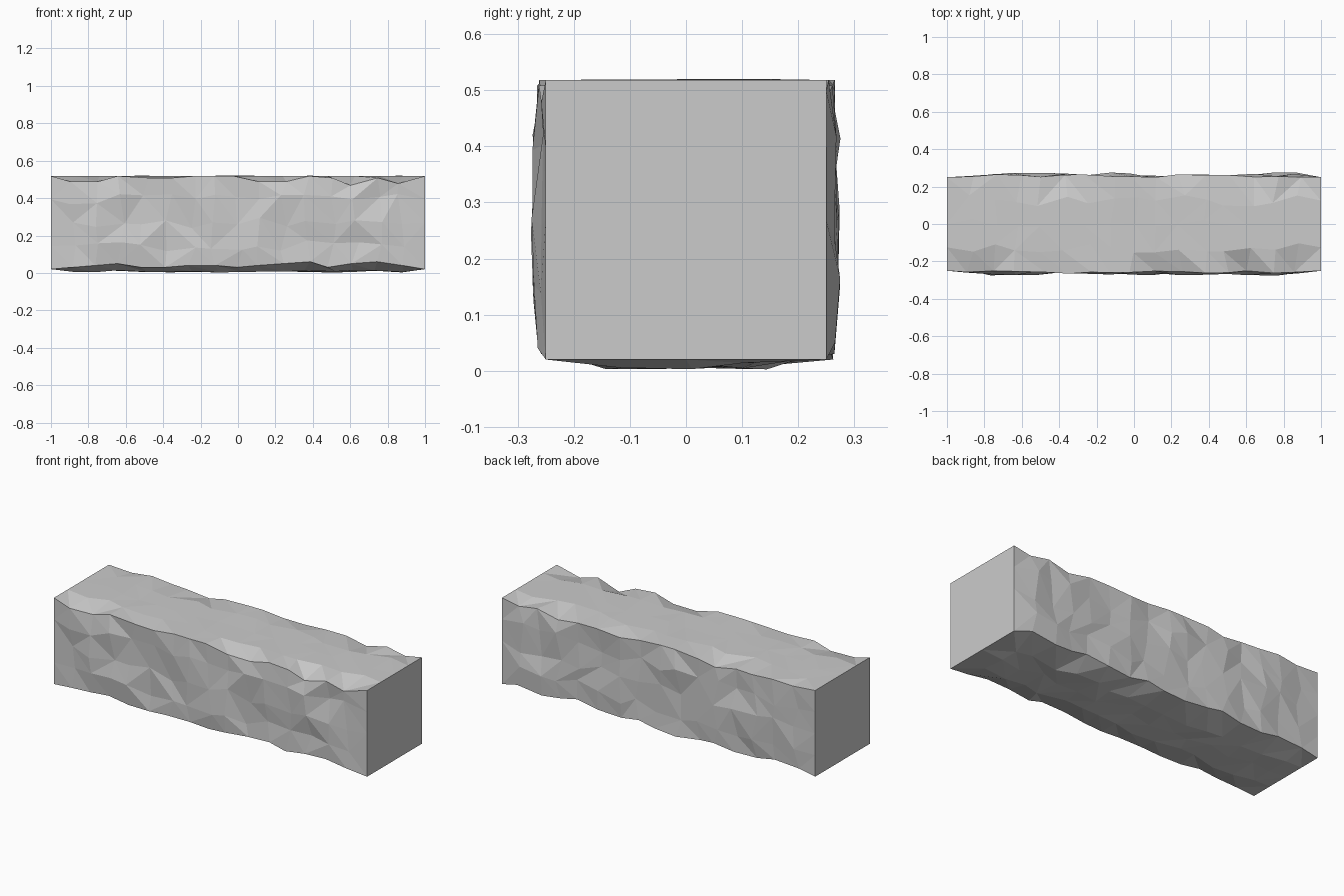
import bpy, bmesh, random
from mathutils import Vector

cube = bpy.data.objects.get("Cube")
if cube:
    bpy.data.objects.remove(cube)

random.seed(7)
STATIONS, SIDES = 16, 4
HALF, LOW, HIGH = 0.25, 0.02, 0.518

# How far each long edge is chipped in at every station, in hundredths
CHIPS = {
    "front_bottom": [0, 1, 2, 3, 1, 1, 2, 2, 1, 2, 3, 4, 1, 3, 4, 2, 0],
    "front_top": [0, 3, 3, 0, 1, 1, 0, 0, 0, 3, 3, 0, 1, 5, 1, 4, 0],
    "back_top": [0, 1, 0, 1, 1, 3, 1, 0, 0, 1, 2, 1, 1, 3, 0, 2, 0],
    "back_bottom": [0, 2, 3, 1, 1, 3, 2, 0, 1, 3, 1, 2, 4, 2, 1, 3, 0],
}


def ring_point(k):
    """Square section point k, with the face it lies on."""
    side, step = divmod(k, SIDES)
    t = step / SIDES
    y, z = [(-1, t), (2 * t - 1, 1), (1, 1 - t), (1 - 2 * t, 0)][side]
    return side, step, y * HALF, LOW + z * (HIGH - LOW)


def rough_point(i, k):
    side, step, y, z = ring_point(k)
    x = -1 + 2 * i / STATIONS
    if i in (0, STATIONS):
        return Vector((x, y, z))
    x += random.uniform(-0.025, 0.025)
    out = 1 if y > 0 else -1
    if step == 0:
        # Chipped long edges
        chip = list(CHIPS.values())[side][i] / 100
        y += out * random.uniform(0.0, 0.016)
        z += chip if z < HALF else -chip
    elif side in (0, 2):
        # Hewn front and back faces
        y += out * random.uniform(-0.004, 0.027)
        z += random.uniform(-0.03, 0.03)
    elif side == 1:
        # Nearly flat top
        y += random.uniform(-0.03, 0.03)
        z += random.uniform(-0.001, 0.002)
    else:
        # Gently bulging underside
        y += random.uniform(-0.03, 0.03)
        z -= random.uniform(0.004, 0.018)
    return Vector((x, y, z))


# Loft the rough sections along the block
bm = bmesh.new()
count = 4 * SIDES
rings = [[bm.verts.new(rough_point(i, k)) for k in range(count)]
         for i in range(STATIONS + 1)]
for a, b in zip(rings, rings[1:]):
    for k in range(count):
        n = (k + 1) % count
        quad = [a[k], b[k], b[n], a[n]]
        if random.random() < 0.5:
            quad = quad[1:] + quad[:1]
        bm.faces.new((quad[0], quad[1], quad[2]))
        bm.faces.new((quad[0], quad[2], quad[3]))

# Clean sawn ends
bm.faces.new(rings[0])
bm.faces.new(rings[-1])
bmesh.ops.recalc_face_normals(bm, faces=bm.faces)

mesh = bpy.data.meshes.new("stone_block")
bm.to_mesh(mesh)
bm.free()
block = bpy.data.objects.new("stone_block", mesh)
bpy.context.collection.objects.link(block)

# Plain grey stone
stone = bpy.data.materials.new("grey_stone")
stone.use_nodes = True
grey = (0.6, 0.6, 0.6, 1)
stone.diffuse_color = grey
stone.node_tree.nodes["Principled BSDF"].inputs["Base Color"].default_value = grey
mesh.materials.append(stone)
